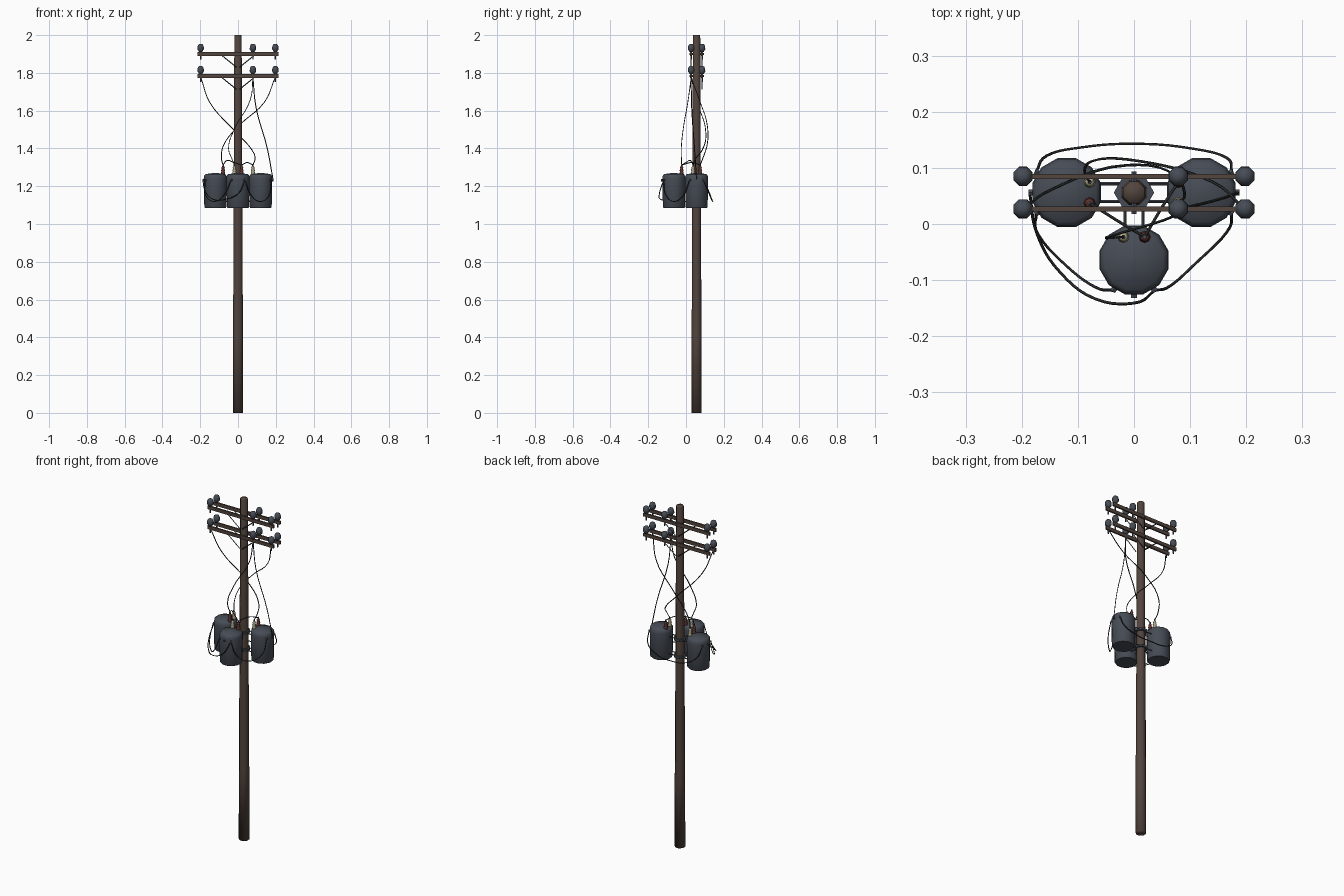
import bpy, bmesh, math
from mathutils import Vector

if "Cube" in bpy.data.objects:
    bpy.data.objects.remove(bpy.data.objects["Cube"])

PY = 0.056  # pole centre in y


def mat(name, c):
    m = bpy.data.materials.new(name)
    m.diffuse_color = (*c, 1)
    m.use_nodes = True
    m.node_tree.nodes["Principled BSDF"].inputs["Base Color"].default_value = m.diffuse_color
    return m


WOOD = mat("dark wood", (0.085, 0.058, 0.047))
STEEL = mat("blue grey steel", (0.062, 0.073, 0.092))
WIRE = mat("black wire", (0.022, 0.024, 0.026))
RED = mat("dark red ceramic", (0.11, 0.035, 0.03))
CREAM = mat("cream ceramic", (0.42, 0.38, 0.25))


def finish(name, bm, m, smooth=None):
    bmesh.ops.recalc_face_normals(bm, faces=bm.faces)
    me = bpy.data.meshes.new(name)
    bm.to_mesh(me)
    bm.free()
    me.materials.append(m)
    ob = bpy.data.objects.new(name, me)
    bpy.context.collection.objects.link(ob)
    if smooth:
        bpy.context.view_layer.objects.active = ob
        ob.select_set(True)
        if smooth >= 180:
            bpy.ops.object.shade_smooth()
        else:
            bpy.ops.object.shade_smooth_by_angle(angle=math.radians(smooth))
        ob.select_set(False)
    return ob


def lathe(name, profile, n, loc, m, smooth=180, turn=0.0):
    """Closed solid turned from (radius, z) points."""
    bm = bmesh.new()
    rings = []
    for r, z in profile:
        rings.append([bm.verts.new((loc[0] + r * math.cos(turn + 2 * math.pi * i / n),
                                    loc[1] + r * math.sin(turn + 2 * math.pi * i / n),
                                    loc[2] + z)) for i in range(n)])
    for a, b in zip(rings, rings[1:]):
        for i in range(n):
            j = (i + 1) % n
            bm.faces.new((a[i], a[j], b[j], b[i]))
    bm.faces.new(rings[0])
    bm.faces.new(rings[-1])
    return finish(name, bm, m, smooth)


def box(name, c, s, m):
    bm = bmesh.new()
    bmesh.ops.create_cube(bm, size=1)
    for v in bm.verts:
        v.co = Vector(c) + Vector([v.co[i] * s[i] for i in range(3)])
    return finish(name, bm, m)


def rod(name, a, b, r, m, n=6):
    a, b = Vector(a), Vector(b)
    bm = bmesh.new()
    bmesh.ops.create_cone(bm, cap_ends=True, segments=n, radius1=r, radius2=r, depth=(b - a).length)
    q = (b - a).to_track_quat('Z', 'Y')
    for v in bm.verts:
        v.co = q @ v.co + (a + b) / 2
    return finish(name, bm, m, 40)


def wire(name, pts, r=0.0026):
    cu = bpy.data.curves.new(name, 'CURVE')
    cu.dimensions = '3D'
    cu.bevel_depth, cu.bevel_resolution, cu.resolution_u = r, 0, 5
    cu.use_fill_caps = True
    sp = cu.splines.new('BEZIER')
    sp.bezier_points.add(len(pts) - 1)
    for p, co in zip(sp.bezier_points, pts):
        p.co = co
        p.handle_left_type = p.handle_right_type = 'AUTO'
    cu.materials.append(WIRE)
    ob = bpy.data.objects.new(name, cu)
    bpy.context.collection.objects.link(ob)
    bpy.context.view_layer.objects.active = ob
    ob.select_set(True)
    bpy.ops.object.convert(target='MESH')
    bpy.context.object.select_set(False)


# Pole
lathe("pole", [(0.029, 0), (0.0285, 0.4), (0.0255, 0.93), (0.0235, 1.4), (0.021, 1.995), (0.019, 2.0)],
      8, (0, PY, 0), WOOD, 180, math.pi / 8)

# Two levels of paired crossarms with insulators and braces
for z in (1.9, 1.783):
    rod("crossarm_bolt", (0, 0.018, z), (0, 0.094, z), 0.005, STEEL)
    for y in (0.027, 0.085):
        box("crossarm", (0, y, z), (0.43, 0.009, 0.02), WOOD)
        for s in (-1, 1):
            rod("arm_brace", (s * 0.085, y, z - 0.008), (s * 0.008, y, z - 0.07), 0.0028, STEEL, 4)
        for x in (-0.198, 0.079, 0.198):
            rod("insulator_pin", (x, y, z - 0.03), (x, y, z + 0.015), 0.004, STEEL)
            lathe("insulator", [(0.009, 0.010), (0.012, 0.016), (0.0185, 0.024), (0.018, 0.038),
                                (0.013, 0.050), (0.005, 0.054)], 8, (x, y, z), STEEL, 180, math.pi / 8)

# Transformer tanks around the pole: centre and outward direction
tanks = [(-0.12, 0.056, math.pi), (0.12, 0.056, 0), (0, -0.064, -math.pi / 2)]
stubs = []
tips = []
for x, y, ang in tanks:
    out = Vector((math.cos(ang), math.sin(ang), 0))
    side = Vector((-out.y, out.x, 0))
    c = Vector((x, y, 0))
    lathe("transformer_tank", [(0.057, 1.085), (0.0605, 1.09), (0.0635, 1.24), (0.0615, 1.255),
                               (0.054, 1.264), (0.004, 1.271)], 12, c, STEEL, 50, math.pi / 12)
    # High voltage bushings on the lid
    for s, m, nm in ((-1, CREAM, "cream_bushing"), (1, RED, "red_bushing")):
        p = c - out * 0.041 + side * s * 0.019
        lathe(nm, [(0.011, 1.258), (0.011, 1.272), (0.008, 1.277), (0.011, 1.284),
                   (0.007, 1.292), (0.009, 1.298), (0.005, 1.306)], 8, p, m)
        lathe("bushing_terminal", [(0.004, 1.300), (0.004, 1.315)], 6, p, STEEL, 40)
        tips.append(p + Vector((0, 0, 1.312)))
    # Low voltage studs on the outer wall
    for da in (-0.6, 0, 0.6):
        d = Vector((math.cos(ang + da), math.sin(ang + da), 0))
        a = c + d * 0.056 + Vector((0, 0, 1.232))
        rod("low_voltage_stud", a, a + d * 0.012, 0.006, STEEL)
        stubs.append(a + d * 0.010)
    # Mounting brackets to the pole
    for z in (1.12, 1.22):
        for s in (-1, 1):
            a = c - out * 0.055 + side * s * 0.016 + Vector((0, 0, z))
            rod("mounting_strut", a, a - out * 0.045, 0.003, STEEL, 4)

# Pole bands holding the brackets
for z in (1.12, 1.22):
    lathe("pole_band", [(0.036, z - 0.006), (0.036, z + 0.006)], 6, (0, PY, 0), STEEL, 30)

# Drop wires from the lower crossarm
lc, lr, rc, rr, fc, fr = tips
wire("drop_wire_left", [(-0.196, 0.027, 1.775), (-0.15, 0.06, 1.645), (-0.01, 0.105, 1.485),
                        (0.075, 0.085, 1.39), (0.09, 0.05, 1.345), rc])
wire("drop_wire_right", [(0.196, 0.027, 1.775), (0.14, 0.075, 1.645), (0.01, 0.112, 1.525),
                         (-0.075, 0.112, 1.42), (-0.088, 0.09, 1.35), lc])
wire("drop_wire_middle", [(0.079, 0.027, 1.775), (0.066, 0.012, 1.66), (-0.02, -0.015, 1.50),
                          (-0.05, -0.025, 1.40), (-0.03, -0.024, 1.34), fc])
wire("drop_wire_side", [(0.079, 0.027, 1.775), (0.095, 0.03, 1.62), (0.155, 0.045, 1.40), stubs[4]])
wire("jumper_left", [lr, (-0.06, 0.025, 1.335), (-0.02, 0.0, 1.325), fr])
wire("jumper_right", [rr, (0.05, 0.03, 1.325), fr])

# Low voltage wires sagging from tank to tank
wire("low_wire_front_left", [stubs[2], (-0.17, -0.02, 1.15), (-0.12, -0.075, 1.12),
                             (-0.07, -0.112, 1.16), stubs[6]])
wire("low_wire_front_centre", [stubs[1], (-0.172, -0.02, 1.17), (-0.13, -0.088, 1.13),
                               (-0.07, -0.133, 1.13), (0.0, -0.141, 1.16), stubs[8]])
wire("low_wire_front_right", [stubs[3], (0.165, -0.015, 1.15), (0.11, -0.07, 1.12),
                              (0.065, -0.11, 1.16), stubs[8]])
wire("low_wire_back", [stubs[0], (-0.155, 0.122, 1.17), (-0.09, 0.137, 1.13), (0, 0.143, 1.12),
                       (0.1, 0.135, 1.13), (0.165, 0.118, 1.17), stubs[5]])
